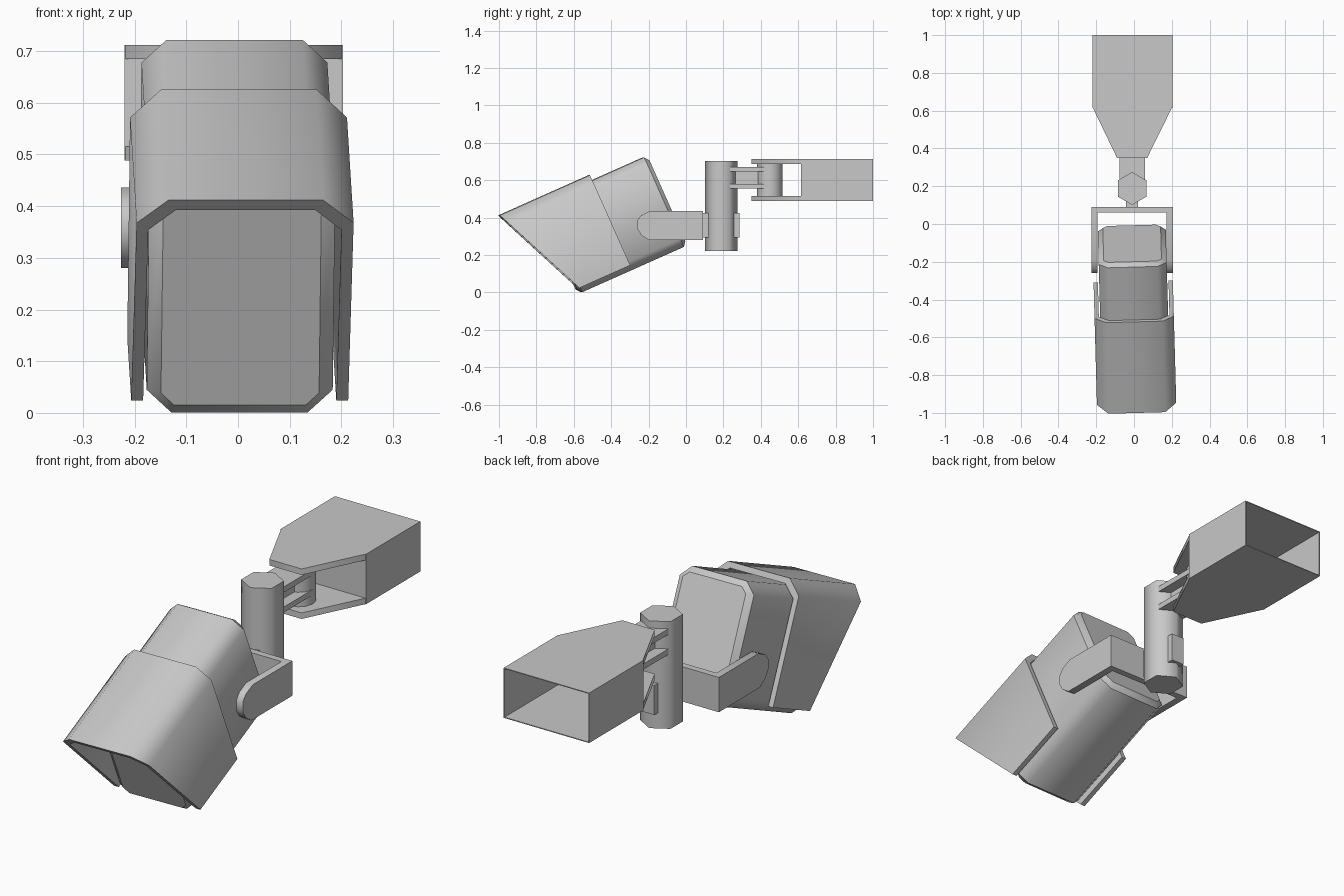
import bpy, bmesh
from math import radians, sin, cos, pi
from mathutils import Matrix, Vector

cube = bpy.data.objects.get("Cube")
if cube:
    bpy.data.objects.remove(cube, do_unlink=True)

grey = bpy.data.materials.new("light_grey")
grey.use_nodes = True
COLOUR = (0.58, 0.58, 0.58, 1)
grey.diffuse_color = COLOUR
grey.node_tree.nodes["Principled BSDF"].inputs["Base Color"].default_value = COLOUR

CX = -0.01      # centre line of the mount


def loft(name, rings, matrix=None):
    """Skin matching rings into a closed solid; rims stay sharp, long edges smooth."""
    bm = bmesh.new()
    rows = [[bm.verts.new(p) for p in ring] for ring in rings]
    n = len(rows[0])
    for a, b in zip(rows, rows[1:]):
        for i in range(n):
            j = (i + 1) % n
            bm.faces.new((a[i], a[j], b[j], b[i])).smooth = True
    bm.faces.new(rows[0])
    bm.faces.new(rows[-1])
    bmesh.ops.recalc_face_normals(bm, faces=bm.faces)
    for row in rows:
        for i in range(n):
            bm.edges.get((row[i], row[(i + 1) % n])).smooth = False
    for e in bm.edges:
        if e.calc_face_angle(0) > radians(65):
            e.smooth = False
    if matrix:
        bm.transform(matrix)
        bmesh.ops.recalc_face_normals(bm, faces=bm.faces)
    mesh = bpy.data.meshes.new(name)
    bm.to_mesh(mesh)
    bm.free()
    mesh.materials.append(grey)
    obj = bpy.data.objects.new(name, mesh)
    bpy.context.collection.objects.link(obj)
    return obj


def prism_z(name, outline, z0, z1):
    return loft(name, [[(x, y, z) for x, y in outline] for z in (z0, z1)])


def prism_x(name, outline, x0, x1):
    return loft(name, [[(x, y, z) for y, z in outline] for x in (x0, x1)])


def box(name, half_x, y0, y1, z0, z1):
    pts = [(CX - half_x, y0), (CX + half_x, y0), (CX + half_x, y1), (CX - half_x, y1)]
    return prism_z(name, pts, z0, z1)


def column(name, sides, radius, y, z0, z1):
    pts = [(CX + radius * sin(2 * pi * i / sides), y + radius * cos(2 * pi * i / sides))
           for i in range(sides)]
    return prism_z(name, pts, z0, z1)


def arch(half, low, top, c):
    """Points over the top of a chamfered section, left to right."""
    return [(-half, low), (-half, top - c), (-half + c, top),
            (half - c, top), (half, top - c), (half, low)]


def octagon(half, low, top, c):
    return arch(half, low + c, top, c) + [(half - c, low), (-half + c, low)]


# Camera frame: local x across, local y forward, local z up; tilted down and slightly turned
TILT, YAW = radians(24), radians(1.6)
aim = Matrix(((1, 0, 0, 0),
              (0, -cos(TILT), -sin(TILT), 0),
              (0, -sin(TILT), cos(TILT), 0),
              (0, 0, 0, 1)))
pivot = Matrix.Translation((CX, -0.1, 0))
head = pivot @ Matrix.Rotation(YAW, 4, 'Z') @ Matrix.Translation((0, 0.1, 0)) @ aim

# Camera housing with bevelled ends
full = octagon(0.18, 0.228, 0.752, 0.048)
inset = octagon(0.153, 0.253, 0.727, 0.025)
loft("camera_housing",
     [[(x, s, u) for x, u in sec] for sec, s in
      ((inset, -0.105), (full, -0.085), (full, 0.51), (inset, 0.53))], head)

# Sun hood, open below, with a raked front edge
section = arch(0.21, 0.256, 0.783, 0.06) + arch(0.187, 0.256, 0.757, 0.052)[::-1]
loft("sun_hood",
     [[(x, 0.219, u) for x, u in section],
      [(x, 0.517 + 0.436 * (u - 0.256), u) for x, u in section]], head)

# U-shaped yoke holding the housing
arm = [(0.09, 0.28), (-0.2, 0.28), (-0.24, 0.307), (-0.26, 0.34),
       (-0.26, 0.385), (-0.24, 0.412), (-0.19, 0.436), (0.09, 0.436)]
for side, name in ((-1, "yoke_arm_right"), (1, "yoke_arm_left")):
    prism_x(name, arm, CX + side * 0.183, CX + side * 0.216)
box("yoke_back", 0.19, 0.06, 0.09, 0.28, 0.436)
box("yoke_clamp", 0.032, 0.085, 0.285, 0.293, 0.425)

# Upright post
column("post", 6, 0.087, 0.188, 0.222, 0.702)

# Hinge between post and wall mount
for z0, name in ((0.645, "hinge_plate_upper"), (0.555, "hinge_plate_lower")):
    box(name, 0.068, 0.22, 0.45, z0, z0 + 0.025)
box("hinge_web", 0.02, 0.22, 0.42, 0.57, 0.655)
column("hinge_knuckle", 12, 0.068, 0.448, 0.515, 0.69)

# Tapered jaws of the wall mount
taper = [(-0.09, 0.35), (0.07, 0.35), (0.203, 0.62), (-0.22, 0.62)]
for z0, name in ((0.685, "mount_jaw_upper"), (0.488, "mount_jaw_lower")):
    prism_z(name, taper, z0, z0 + 0.027)


# Hollow wall mount box, open at the back
def rect(y, t):
    return [(-0.22 + t, y, 0.488 + t), (0.203 - t, y, 0.488 + t),
            (0.203 - t, y, 0.712 - t), (-0.22 + t, y, 0.712 - t)]


loft("wall_mount_box", [rect(0.615, 0), rect(1.0, 0), rect(1.0, 0.004), rect(0.62, 0.004)])
